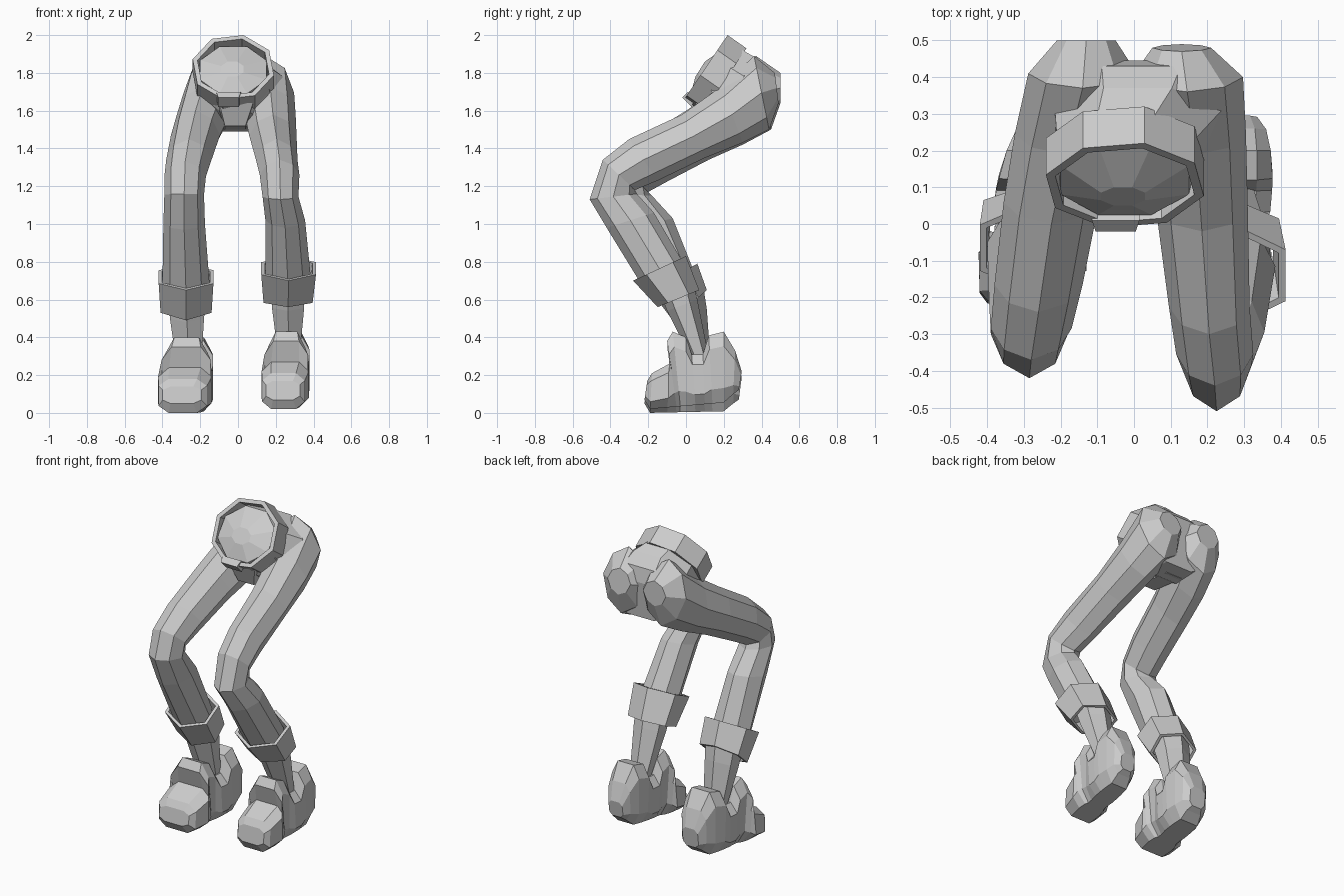
import bpy, bmesh, math
from mathutils import Vector

cube = bpy.data.objects.get("Cube")
if cube:
    bpy.data.objects.remove(cube, do_unlink=True)

grey = bpy.data.materials.new("plain_grey")
grey.use_nodes = True
colour = (0.6, 0.6, 0.6, 1)
grey.diffuse_color = colour
grey.node_tree.nodes["Principled BSDF"].inputs["Base Color"].default_value = colour


def loft(name, sections, sides=6, phase=0.0, wrap=False, power=1.0):
    """Skin rings; each is (front y,z), (back y,z), centre x, half width.
    A power under 1 makes the cross-section boxier, over 1 more like a diamond."""
    bm = bmesh.new()
    angles = [math.radians(phase) + math.tau * i / sides for i in range(sides)]
    outline = [[math.copysign(abs(v) ** power, v) for v in (math.cos(a), math.sin(a))]
               for a in angles]
    deepest = max(abs(c) for c, s in outline)
    widest = max(abs(s) for c, s in outline)
    rings = []
    for front, back, x, half in sections:
        f, b = Vector((x, *front)), Vector((x, *back))
        mid, arm = (f + b) / 2, (f - b) / 2 / deepest
        side = Vector((half / widest, 0, 0))
        rings.append([bm.verts.new(mid + arm * c + side * s) for c, s in outline])
    pairs = list(zip(rings, rings[1:]))
    if wrap:
        pairs.append((rings[-1], rings[0]))
    else:
        bm.faces.new(rings[0])
        bm.faces.new(rings[-1])
    for r, s in pairs:
        for i in range(sides):
            j = (i + 1) % sides
            bm.faces.new((r[i], r[j], s[j], s[i]))
    bmesh.ops.recalc_face_normals(bm, faces=bm.faces)
    mesh = bpy.data.meshes.new(name)
    bm.to_mesh(mesh)
    bm.free()
    mesh.materials.append(grey)
    obj = bpy.data.objects.new(name, mesh)
    bpy.context.collection.objects.link(obj)
    return obj


def shrink(section, k):
    """Smaller copy of a ring about its own middle."""
    f, b, x, half = section
    mid = (Vector(f) + Vector(b)) / 2
    return (tuple(mid.lerp(Vector(f), k)), tuple(mid.lerp(Vector(b), k)), x, half * k)


def band(name, top, bottom, k, **kw):
    """Hollow strap between two rings."""
    return loft(name, [top, bottom, shrink(bottom, k), shrink(top, k)], wrap=True, **kw)


# Waist and pelvis, with a low dome inside the belt
loft("pelvis", [
    ((.10, 1.86), (.05, 1.78), -.03, .06),
    ((.215, 1.94), (.025, 1.69), -.025, .175),
    ((.30, 1.92), (.08, 1.60), -.02, .19),
    ((.37, 1.88), (.15, 1.55), .01, .225),
    ((.43, 1.82), (.28, 1.49), .02, .26),
    ((.445, 1.73), (.42, 1.50), .02, .22)], sides=8, phase=22.5)
loft("crotch", [
    ((.05, 1.64), (.25, 1.64), -.01, .09),
    ((.10, 1.52), (.34, 1.49), -.015, .055)], sides=4, phase=45)

# Belt with a small buckle under its front
band("belt", ((.22, 2.0), (-.01, 1.66), -.025, .215),
     ((.32, 1.93), (.09, 1.59), -.025, .215), .88, sides=8, phase=14)
loft("buckle", [
    ((.01, 1.70), (.05, 1.67), -.05, .065),
    ((-.02, 1.67), (.03, 1.62), -.05, .055)], sides=4, phase=45)

# Left leg, buttock to cuff
loft("left_leg", [
    ((.47, 1.80), (.49, 1.64), .13, .08),
    ((.36, 1.89), (.44, 1.50), .145, .152),
    ((.19, 1.73), (.30, 1.43), .17, .135),
    ((-.02, 1.58), (.10, 1.35), .185, .125),
    ((-.30, 1.45), (-.15, 1.23), .205, .11),
    ((-.44, 1.34), (-.27, 1.18), .22, .105),
    ((-.51, 1.13), (-.26, 1.16), .225, .095),
    ((-.42, .98), (-.17, 1.06), .25, .105),
    ((-.23, .67), (0, .77), .265, .12)], sides=8, power=1.15)

# Right leg, set a little wider and further back
loft("right_leg", [
    ((.50, 1.80), (.50, 1.64), -.13, .08),
    ((.37, 1.89), (.45, 1.50), -.14, .148),
    ((.19, 1.73), (.30, 1.42), -.185, .14),
    ((0, 1.60), (.12, 1.34), -.225, .13),
    ((-.24, 1.45), (-.09, 1.23), -.26, .12),
    ((-.37, 1.33), (-.20, 1.17), -.28, .11),
    ((-.42, 1.16), (-.18, 1.15), -.285, .105),
    ((-.34, .97), (-.07, 1.03), -.285, .11),
    ((-.15, .62), (.05, .73), -.275, .125)], sides=8, power=1.15)

# Turned-up cuffs
band("left_cuff", ((-.28, .70), (.0, .83), .268, .145),
     ((-.15, .56), (.07, .65), .265, .13), .87)
band("right_cuff", ((-.19, .65), (.06, .79), -.275, .145),
     ((-.07, .49), (.11, .65), -.275, .135), .87)

# Shins running down into the shoes
loft("left_shin", [
    ((-.15, .66), (.03, .73), .265, .09),
    ((-.10, .54), (.06, .60), .265, .085),
    ((.03, .28), (.12, .30), .27, .055)])
loft("right_shin", [
    ((-.09, .60), (.09, .68), -.27, .10),
    ((-.05, .48), (.11, .55), -.27, .09),
    ((.04, .25), (.13, .27), -.26, .065)])


def shoe(name, x, splay, half, toe, heel, top):
    """Shoe from toe to heel, with a tongue, ankle dip and high heel."""
    profile = [  # top y, top z, bottom y, bottom lift, relative width
        (-.205, .17, -.22, .05, .72), (-.18, .21, -.19, 0, .9),
        (-.07, .27, -.10, 0, 1), (-.10, .38, -.05, 0, .92),
        (-.07, .43, -.03, 0, .78), (.0, .40, .0, 0, .78), (.03, .31, .05, 0, .85),
        (.09, .31, .10, 0, .85), (.12, .41, .14, 0, .83), (.20, .43, .20, 0, .74),
        (.26, .33, .25, .04, .6), (.295, .22, .28, .06, .38)]
    sections = []
    for ty, tz, by, lift, w in profile:
        bz = toe + (heel - toe) * (by + .2) / .46 + lift
        sections.append(((ty, tz + top), (by, bz), x + splay * by, half * w))
    return loft(name, sections, sides=8, phase=22.5, power=.6)


shoe("left_shoe", .26, .1, .125, .02, .06, 0)
shoe("right_shoe", -.268, .13, .142, 0, .01, -.03)
